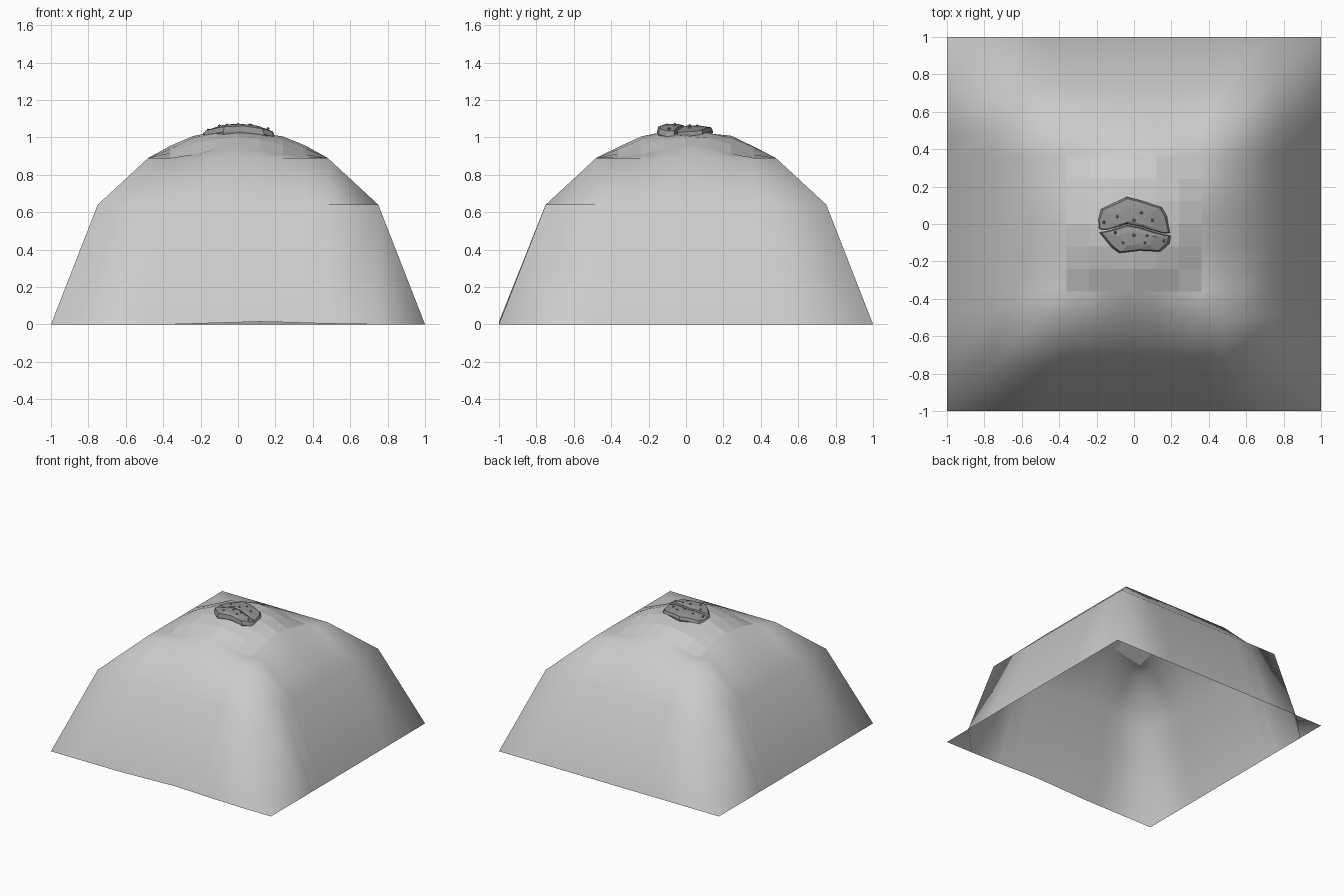
import bpy, bmesh, math, random
from mathutils import Vector

if "Cube" in bpy.data.objects:
    bpy.data.objects.remove(bpy.data.objects["Cube"])

random.seed(4)


def make_object(name, bm):
    bmesh.ops.recalc_face_normals(bm, faces=bm.faces)
    mesh = bpy.data.meshes.new(name)
    bm.to_mesh(mesh)
    bm.free()
    ob = bpy.data.objects.new(name, mesh)
    bpy.context.collection.objects.link(ob)
    return ob


def interp(profile, t):
    for (a, za), (b, zb) in zip(profile, profile[1:]):
        if t <= b:
            return za + (zb - za) * (t - a) / (b - a)
    return profile[-1][1]


# Mound: one open sheet, square outer rings, finer rounded faceted crown
CROWN = [(0, 1.03), (0.12, 1.027), (0.24, 1.005), (0.36, 0.955), (0.48, 0.89)]
SLOPE = [(0.48, 0.89), (0.75, 0.64), (1.0, 0.0)]
inner = [round(0.12 * i, 2) for i in range(-4, 5)]
coords = [-1, -0.75] + inner + [0.75, 1]


def height(x, y):
    ring = max(abs(x), abs(y))
    if ring >= 0.48:
        z = interp(SLOPE, ring)
        # slightly uneven front rim
        if y == -1 and abs(x) < 0.7:
            z += 0.015 * max(0, 1 - abs(x - 0.13) / 0.5)
        return z
    jitter = random.uniform(-0.008, 0.006) if ring < 0.4 else 0
    return max(0.89, interp(CROWN, math.hypot(x, y)) + jitter)


bm = bmesh.new()
grid = [[bm.verts.new((x, y, height(x, y))) for x in coords] for y in coords]
for j in range(len(coords) - 1):
    for i in range(len(coords) - 1):
        f = bm.faces.new((grid[j][i], grid[j][i + 1],
                          grid[j + 1][i + 1], grid[j + 1][i]))
        c = f.calc_center_median()
        f.smooth = max(abs(c.x), abs(c.y)) > 0.36
make_object("mound", bm)

# Dark stone on top: two lobes either side of a crack, draped on the crown
stone = bpy.data.materials.new("dark_stone")
stone.diffuse_color = (0.3, 0.3, 0.3, 1)
stone.use_nodes = True
stone.node_tree.nodes["Principled BSDF"].inputs["Base Color"].default_value = stone.diffuse_color


def drape(x, y):
    return 1.018 - 0.9 * x * x - 0.1 * y * y


def lobe(name, outline, thick):
    bm = bmesh.new()
    c = sum((Vector(p) for p in outline), Vector((0, 0))) / len(outline)
    rings = []
    for s, h in ((0.92, -0.012), (1.0, 0.35 * thick), (0.92, 0.85 * thick),
                 (0.5, thick)):
        ring = []
        for p in outline:
            q = c + (Vector(p) - c) * s
            ring.append(bm.verts.new((q.x, q.y, drape(q.x, q.y) + h)))
        rings.append(ring)
    n = len(outline)
    for a, b in zip(rings, rings[1:]):
        for i in range(n):
            k = (i + 1) % n
            bm.faces.new((a[i], a[k], b[k], b[i]))
    bm.faces.new(rings[0])
    bm.faces.new(rings[-1])
    bmesh.ops.triangulate(bm, faces=bm.faces)
    make_object(name, bm).data.materials.append(stone)


crack = [(-0.15, -0.035), (-0.09, -0.02), (-0.04, -0.002), (0.03, -0.015),
         (0.11, -0.04), (0.17, -0.055)]
gap = 0.003
lobe("stone_back_lobe", [(x, y + gap) for x, y in crack] +
     [(0.2, -0.05), (0.18, 0.04), (0.15, 0.09), (0.04, 0.125), (-0.04, 0.145),
      (-0.1, 0.115), (-0.18, 0.08), (-0.2, 0.02), (-0.195, -0.03)], 0.045)
lobe("stone_front_lobe", [(x, y - gap) for x, y in reversed(crack)] +
     [(-0.19, -0.045), (-0.12, -0.125), (-0.08, -0.155), (0.03, -0.142),
      (0.14, -0.148), (0.19, -0.105), (0.2, -0.062)], 0.054)

# Small grains on the stone
bm = bmesh.new()
for x, y in [(-0.16, 0.01), (-0.09, 0.04), (0, 0.02), (0.04, 0.06), (0.1, 0.02),
             (-0.1, -0.045), (0, -0.06), (0.07, -0.06), (-0.06, -0.1),
             (0.06, -0.1), (0.16, -0.09)]:
    geo = bmesh.ops.create_icosphere(bm, subdivisions=1, radius=0.009)
    z = drape(x, y) + (0.044 if y > -0.02 else 0.052)
    bmesh.ops.translate(bm, verts=geo["verts"], vec=(x, y, z))
make_object("stone_grains", bm).data.materials.append(stone)
